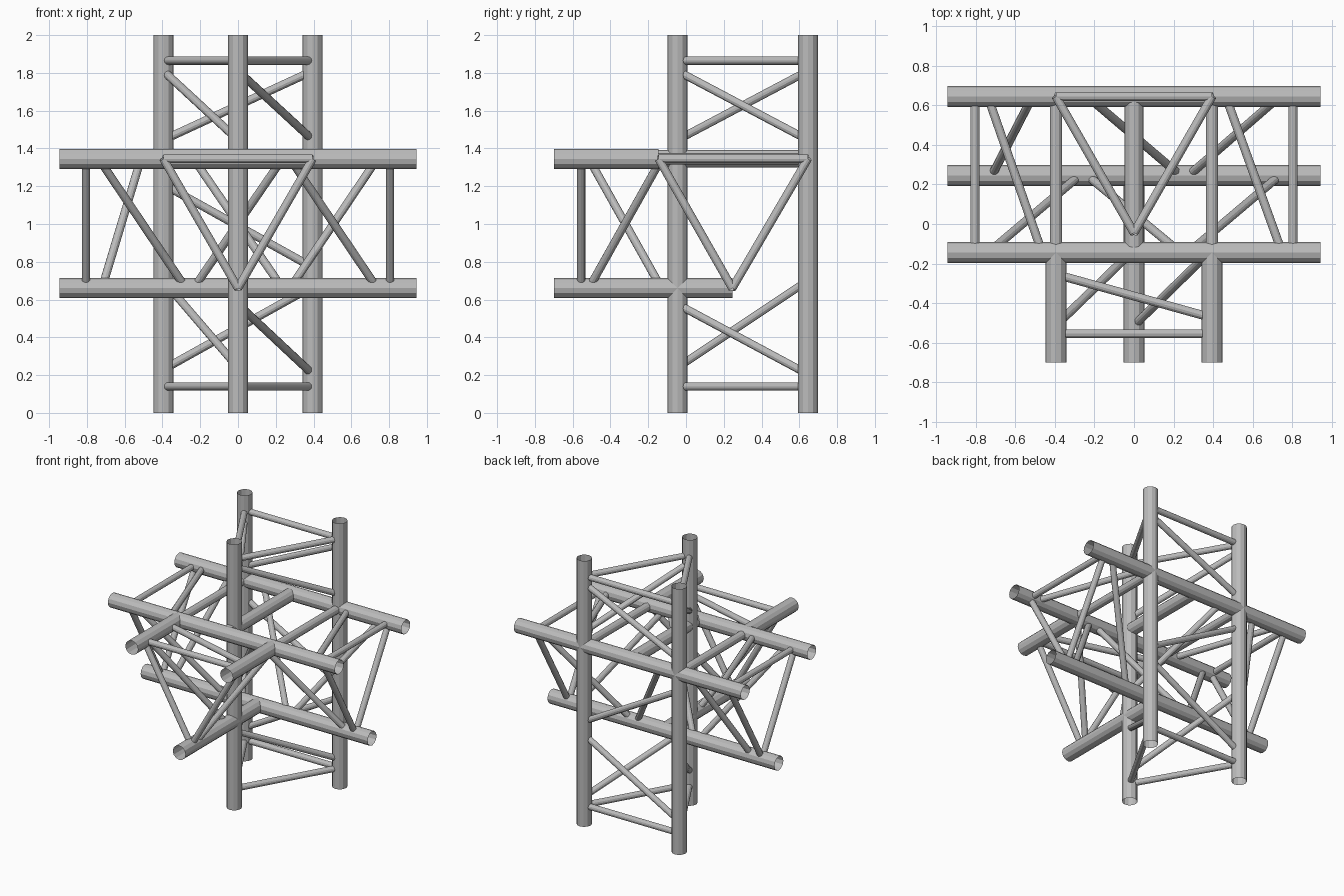
import bpy
import bmesh
from mathutils import Vector, Matrix

cube = bpy.data.objects.get("Cube")
if cube:
    bpy.data.objects.remove(cube, do_unlink=True)

metal = bpy.data.materials.new("brushed_grey_metal")
metal.use_nodes = True
GREY = (0.5, 0.5, 0.5, 1)
metal.diffuse_color = GREY
metal.node_tree.nodes["Principled BSDF"].inputs["Base Color"].default_value = GREY

RAIL, BRACE, STRUT, SPINE = 0.053, 0.022, 0.031, 0.047
TOP, LOW = 1.345, 0.66               # heights of the upper and lower rails
FRONT, MID, BACK = -0.145, 0.245, 0.645
SIDE, POST_Y, REACH = 0.395, -0.045, 0.945


def tube(name, start, end, radius, sides=12):
    """Open-ended tube between two points."""
    a, b = Vector(start), Vector(end)
    axis = b - a
    bm = bmesh.new()
    bmesh.ops.create_cone(bm, cap_ends=False, segments=sides, radius1=radius,
                          radius2=radius, depth=axis.length)
    turn = axis.to_track_quat('Z', 'Y').to_matrix().to_4x4()
    bm.transform(Matrix.Translation((a + b) / 2) @ turn)
    mesh = bpy.data.meshes.new(name)
    bm.to_mesh(mesh)
    bm.free()
    mesh.materials.append(metal)
    obj = bpy.data.objects.new(name, mesh)
    bpy.context.collection.objects.link(obj)
    return obj


def triangle(name, corners):
    """Closed ring of three braces."""
    for i in range(3):
        tube(f"{name}_{i + 1}", corners[i], corners[(i + 1) % 3], BRACE)


# Points along each rail
def post_c(z): return (0, POST_Y, z)
def post_l(z): return (SIDE, BACK, z)
def post_r(z): return (-SIDE, BACK, z)
def cross_front(x): return (x, FRONT, TOP)
def cross_back(x): return (x, BACK, TOP)
def cross_low(x): return (x, MID, LOW)
def arm_l(y): return (SIDE, y, TOP)
def arm_r(y): return (-SIDE, y, TOP)
def arm_low(y): return (0, y, LOW)


# Main rails: vertical tower, sideways beam, forward arm
for name, post in (("front_post", post_c), ("left_post", post_l), ("right_post", post_r)):
    tube(name, post(0), post(2), RAIL)
for name, rail in (("front_cross_rail", cross_front), ("back_cross_rail", cross_back),
                   ("low_cross_rail", cross_low)):
    tube(name, rail(-REACH), rail(REACH), RAIL)
tube("left_arm_rail", arm_l(-0.7), arm_l(FRONT), RAIL)
tube("right_arm_rail", arm_r(-0.7), arm_r(FRONT), RAIL)
tube("low_arm_rail", arm_low(-0.7), arm_low(MID), RAIL)

# Members joining the two upper cross rails
tube("centre_spine", (0, FRONT, TOP), (0, BACK, TOP), SPINE)
for name, arm in (("left_strut", arm_l), ("right_strut", arm_r)):
    tube(name, arm(FRONT), arm(BACK), STRUT)

# Triangular end frames
for name, z in (("tower_bottom_frame", 0.14), ("tower_top_frame", 1.865)):
    triangle(name, (post_c(z), post_l(z), post_r(z)))
for name, x in (("right_beam_frame", -0.805), ("left_beam_frame", 0.805)):
    triangle(name, (cross_front(x), cross_back(x), cross_low(x)))
triangle("arm_frame", (arm_l(-0.555), arm_r(-0.555), arm_low(-0.555)))

# Diagonal braces: start rail, position, end rail, position
diagonals = {
    "tower_upper_brace": [(post_c, 1.81, post_l, 1.445), (post_r, 1.81, post_c, 1.445),
                          (post_r, 1.445, post_l, 1.81)],
    "tower_lower_brace": [(post_c, 0.575, post_l, 0.205), (post_r, 0.7, post_c, 0.24),
                          (post_r, 0.23, post_l, 0.67)],
    "tower_middle_brace": [(post_r, 1.21, post_l, 0.77)],
    "beam_front_brace": [(cross_front, -0.737, cross_low, -0.276),
                         (cross_front, 0.235, cross_low, -0.235),
                         (cross_front, 0.276, cross_low, 0.737)],
    "beam_back_brace": [(cross_low, -0.72, cross_back, -0.514),
                        (cross_back, -0.235, cross_low, 0.235),
                        (cross_low, 0.276, cross_back, 0.737)],
    "beam_top_brace": [(cross_back, -0.74, cross_front, -0.465),
                       (cross_back, 0.465, cross_front, 0.75)],
    "arm_brace": [(arm_low, -0.514, arm_l, -0.13), (arm_r, -0.514, arm_low, -0.13),
                  (arm_r, -0.255, arm_l, -0.475)],
}
for name, braces in diagonals.items():
    for i, (rail_a, s, rail_b, t) in enumerate(braces):
        tube(f"{name}_{i + 1}", rail_a(s), rail_b(t), BRACE)
